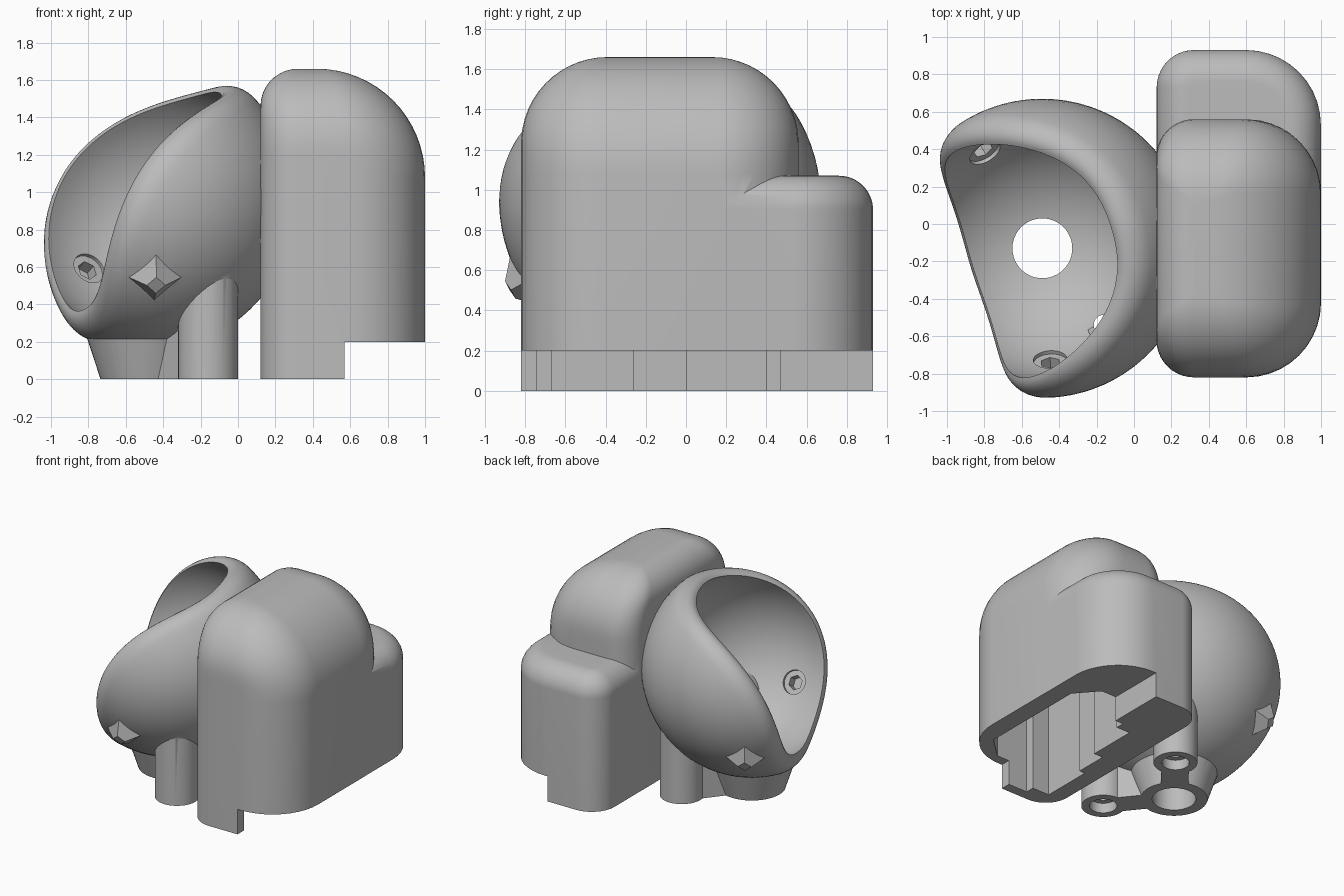
import bpy, bmesh, math
from mathutils import Vector, Matrix

cube = bpy.data.objects.get("Cube")
if cube:
    bpy.data.objects.remove(cube, do_unlink=True)

grey = bpy.data.materials.new("plain_grey")
grey.use_nodes = True
grey.diffuse_color = (0.5, 0.5, 0.5, 1)
grey.node_tree.nodes["Principled BSDF"].inputs["Base Color"].default_value = (0.5, 0.5, 0.5, 1)

CENTRE = Vector((-0.49, -0.13, 0.95))
INNER, OUTER = 0.7, 0.8


def make(name, bm):
    bmesh.ops.recalc_face_normals(bm, faces=bm.faces)
    mesh = bpy.data.meshes.new(name)
    bm.to_mesh(mesh)
    bm.free()
    mesh.materials.append(grey)
    obj = bpy.data.objects.new(name, mesh)
    bpy.context.collection.objects.link(obj)
    return obj


def boolean(target, tool, operation):
    mod = target.modifiers.new(operation.lower(), "BOOLEAN")
    mod.operation, mod.solver, mod.object = operation, "EXACT", tool
    bpy.context.view_layer.objects.active = target
    bpy.ops.object.modifier_apply(modifier=mod.name)
    bpy.data.objects.remove(tool, do_unlink=True)


def cone(start, end, r1, r2, sides, name="cutter"):
    start, end = Vector(start), Vector(end)
    axis = end - start
    turn = axis.to_track_quat("Z", "Y").to_matrix().to_4x4()
    bm = bmesh.new()
    bmesh.ops.create_cone(bm, cap_ends=True, segments=sides, radius1=r1, radius2=r2,
                          depth=axis.length, matrix=Matrix.Translation((start + end) / 2) @ turn)
    return make(name, bm)


def upright(xy, z0, z1, r, r2=None, name="cutter"):
    return cone((*xy, z0), (*xy, z1), r, r if r2 is None else r2, 48, name)


def block(lo, hi, name="cutter"):
    lo, hi = Vector(lo), Vector(hi)
    bm = bmesh.new()
    bmesh.ops.create_cube(bm, size=1, matrix=Matrix.Translation((lo + hi) / 2)
                          @ Matrix.Diagonal((*(hi - lo), 1)))
    return make(name, bm)


def ball(r):
    bm = bmesh.new()
    bmesh.ops.create_uvsphere(bm, u_segments=64, v_segments=32, radius=r,
                              matrix=Matrix.Translation(CENTRE))
    return make("cutter", bm)


def stitch(bm, rings):
    for a, b in zip(rings, rings[1:]):
        for i in range(len(a)):
            j = (i + 1) % len(a)
            bm.faces.new((a[i], a[j], b[j], b[i]))


def inset(z, top, r):
    rise = max(0, z - top + r)
    return r - math.sqrt(max(0, r * r - rise * rise))


def domed_block(name, x0, x1, y0, y1, top, r_left, r_right, r_front, r_back):
    """Rounded plan lofted upward, each side curving in with its own radius."""
    bm = bmesh.new()
    biggest = max(r_left, r_right, r_front, r_back)
    levels = [0] + [top - biggest * (1 - math.sin(k * math.pi / 32)) for k in range(17)]
    rings = []
    for z in levels:
        il, ir = inset(z, top, r_left), inset(z, top, r_right)
        jf, jb = inset(z, top, r_front), inset(z, top, r_back)
        cl, cr = max(0.04, 0.2 - il), max(0.04, 0.4 - max(jf, jb))
        corners = [(x1 - ir, y1 - jb, cr, 0), (x0 + il, y1 - jb, cl, 1),
                   (x0 + il, y0 + jf, cl, 2), (x1 - ir, y0 + jf, cr, 3)]
        ring = []
        for x, y, c, quarter in corners:
            sx, sy = (1, -1, -1, 1)[quarter], (1, 1, -1, -1)[quarter]
            for k in range(11):
                a = (quarter + k / 10) * math.pi / 2
                ring.append(bm.verts.new((x - sx * c + c * math.cos(a),
                                          y - sy * c + c * math.sin(a), z)))
        rings.append(ring)
    stitch(bm, rings)
    bm.faces.new(rings[0])
    bm.faces.new(rings[-1])
    return make(name, bm)


# Case: tall dome with a lower rear shoulder
case = domed_block("case", 0.12, 1.0, -0.82, 0.56, 1.66, 0.2, 0.58, 0.43, 0.43)
shoulder = domed_block("shoulder", 0.121, 0.999, -0.35, 0.93, 1.07, 0.17, 0.17, 0.17, 0.17)
boolean(case, shoulder, "UNION")

# Stepped pocket under the case, and the raised outer edge
plan = [(0.25, -0.67), (0.4, -0.67), (0.4, -0.74), (0.68, -0.74), (0.85, -0.58), (0.85, 0.3),
        (0.7, 0.47), (0.5, 0.47), (0.5, 0.4), (0.38, 0.4), (0.38, 0), (0.3, 0),
        (0.3, -0.26), (0.25, -0.26)]
bm = bmesh.new()
floor = bm.faces.new([bm.verts.new((x, y, -0.1)) for x, y in plan])
grown = bmesh.ops.extrude_face_region(bm, geom=[floor])["geom"]
bmesh.ops.translate(bm, vec=(0, 0, 1.05), verts=[v for v in grown if isinstance(v, bmesh.types.BMVert)])
boolean(case, make("cutter", bm), "DIFFERENCE")
boolean(case, block((0.57, -2, -0.5), (2, 2, 0.2)), "DIFFERENCE")
boolean(case, ball(INNER + 0.01), "DIFFERENCE")

# Bowl: spherical shell with a saddle-shaped mouth and a rounded lip
normal = Vector((-0.8, -0.25, 0.55)).normalized()
side = Vector((0.3, -0.954, 0)).normalized()
across = normal.cross(side)


def mouth_angle(phi):
    lo, hi = 1.2, 2.4
    for _ in range(30):
        mid = (lo + hi) / 2
        reach = abs(INNER * math.sin(mid) * math.cos(phi) / 0.64)
        if -INNER * math.cos(mid) < 0.29 * reach ** 2.7:
            lo = mid
        else:
            hi = mid
    return lo


bm = bmesh.new()
AROUND, STEPS, LIP, SOFT = 96, 28, 8, 0.2
columns = []
for i in range(AROUND):
    phi = 2 * math.pi * i / AROUND
    edge = mouth_angle(phi)
    path = [(OUTER, (edge - SOFT) * k / STEPS) for k in range(1, STEPS)]
    for k in range(LIP + 1):
        a = k / LIP * math.pi / 2
        path.append((INNER + (OUTER - INNER) * math.cos(a), edge - SOFT + SOFT * math.sin(a)))
    path += [(INNER, edge * k / STEPS) for k in range(STEPS - 1, 0, -1)]
    around = side * math.cos(phi) + across * math.sin(phi)
    columns.append([bm.verts.new(CENTRE + r * (around * math.sin(t) - normal * math.cos(t)))
                    for r, t in path])
rings = [list(ring) for ring in zip(*columns)]
stitch(bm, rings)
for ring, r in ((rings[0], OUTER), (rings[-1], INNER)):
    pole = bm.verts.new(CENTRE - normal * r)
    for i in range(AROUND):
        bm.faces.new((ring[i], ring[(i + 1) % AROUND], pole))
bowl = make("bowl", bm)
boolean(bowl, block((0.24, -2, -1), (2, 2, 3)), "DIFFERENCE")

# Foot: flared neck joined by webs to two screw posts
centre_xy = CENTRE.xy
posts = [Vector((-0.16, CENTRE.y + s * 0.41)) for s in (-1, 1)]
foot = upright(centre_xy, 0, 0.35, 0.245, 0.36, "foot")
for post in posts:
    arm = post - centre_xy
    web = block((0, -0.1, 0), (arm.length, 0.1, 0.4), "web")
    web.data.transform(Matrix.Translation((*centre_xy, 0))
                       @ Matrix.Rotation(math.atan2(arm.y, arm.x), 4, "Z"))
    boolean(foot, web, "UNION")
    boolean(foot, upright(post, 0, 0.64, 0.16), "UNION")
boolean(foot, ball(INNER + 0.03), "DIFFERENCE")
boolean(bowl, foot, "UNION")

# Bearing seats: four-sided bump outside, round recess and hexagonal pit inside
for degrees in (121, -86, 17.5):
    a = math.radians(degrees)
    out = Vector((0.6 * math.cos(a), 0.6 * math.sin(a), -0.36)).normalized()
    if degrees != 17.5:
        boolean(bowl, cone(CENTRE + out * 0.76, CENTRE + out * 0.87, 0.17, 0.05, 4), "UNION")
    boolean(bowl, cone(CENTRE + out * 0.6, CENTRE + out * 0.715, 0.09, 0.09, 32), "DIFFERENCE")
    boolean(bowl, cone(CENTRE + out * 0.6, CENTRE + out * 0.79, 0.055, 0.055, 6), "DIFFERENCE")

# Drain hole and countersunk screw holes
boolean(bowl, upright(centre_xy, -0.2, 0.6, 0.16), "DIFFERENCE")
for post in posts:
    for z0, z1, r in ((-0.1, 0.8, 0.055), (-0.1, 0.08, 0.1), (0.46, 0.8, 0.09)):
        boolean(bowl, upright(post, z0, z1, r), "DIFFERENCE")

# Smooth curved faces, keep hard edges
for obj in (case, bowl):
    bpy.ops.object.select_all(action="DESELECT")
    obj.select_set(True)
    bpy.context.view_layer.objects.active = obj
    bpy.ops.object.shade_smooth_by_angle(angle=math.radians(30))
